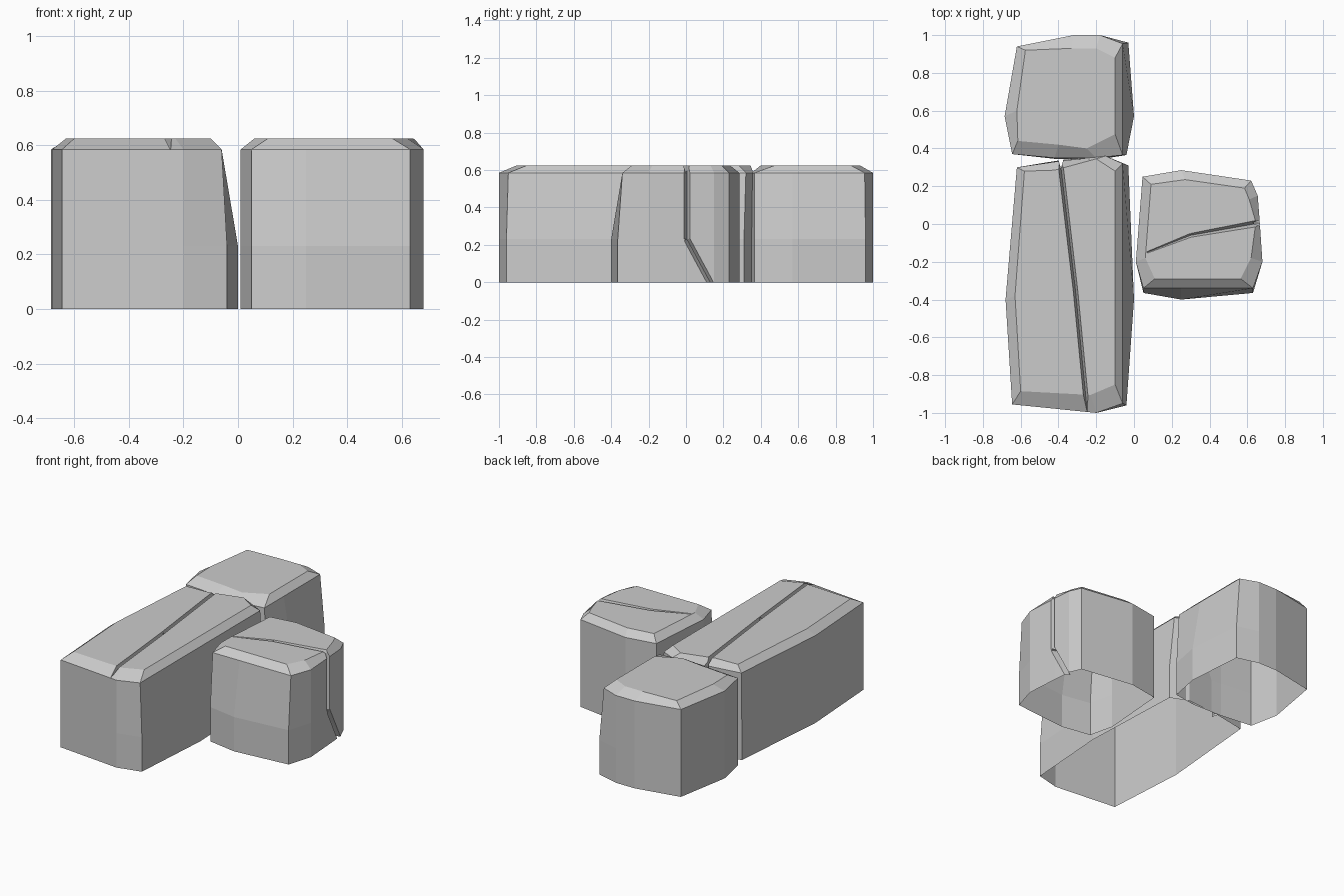
import bpy, bmesh
from mathutils import Vector

if "Cube" in bpy.data.objects:
    bpy.data.objects.remove(bpy.data.objects["Cube"])

RIM, BELLY, TOP = 0.585, 0.23, 0.625


def hull_segment(bm, a, b, normal):
    """Wedge between two stations (point, half width, depth)."""
    n = Vector(normal)
    side = (Vector(b[0]) - Vector(a[0])).cross(n).normalized()
    part = []
    for p, w, d in (a, b):
        p = Vector(p)
        for q in (p + n * .08 + side * w, p + n * .08 - side * w,
                  p + side * w, p - side * w, p - n * d):
            part.append(bm.verts.new(q))
    bmesh.ops.convex_hull(bm, input=part)


def cut_groove(block, stations, normal):
    for i in range(len(stations) - 1):
        me = bpy.data.meshes.new("crack_cutter")
        bm = bmesh.new()
        hull_segment(bm, stations[i], stations[i + 1], normal)
        bmesh.ops.recalc_face_normals(bm, faces=bm.faces)
        bm.to_mesh(me)
        bm.free()
        cutter = bpy.data.objects.new("crack_cutter", me)
        bpy.context.collection.objects.link(cutter)
        cutter.hide_render = True
        mod = block.modifiers.new("crack", 'BOOLEAN')
        mod.operation = 'DIFFERENCE'
        mod.solver = 'EXACT'
        mod.object = cutter
        deps = bpy.context.evaluated_depsgraph_get()
        result = bpy.data.meshes.new_from_object(block.evaluated_get(deps))
        block.modifiers.clear()
        block.data = result
        bpy.data.objects.remove(cutter)


def stone_block(name, rows):
    """Loft of base, belly, rim and top outlines; rows hold base, rim, top xy."""
    bm = bmesh.new()
    rings = []
    for z, k in ((0, 0), (BELLY, 0), (RIM, 2), (TOP, 4)):
        rings.append([bm.verts.new((r[k], r[k + 1], z)) for r in rows])
    n = len(rows)
    for lo, hi in zip(rings, rings[1:]):
        for i in range(n):
            j = (i + 1) % n
            bm.faces.new((lo[i], lo[j], hi[j], hi[i]))
    bm.faces.new(rings[-1])
    bm.faces.new(rings[0][::-1])
    bmesh.ops.recalc_face_normals(bm, faces=bm.faces)
    me = bpy.data.meshes.new(name)
    bm.to_mesh(me)
    bm.free()
    ob = bpy.data.objects.new(name, me)
    bpy.context.collection.objects.link(ob)
    return ob


def open_bottom(ob):
    bm = bmesh.new()
    bm.from_mesh(ob.data)
    low = [f for f in bm.faces if all(abs(v.co.z) < 1e-4 for v in f.verts)]
    bmesh.ops.delete(bm, geom=low, context='FACES')
    bm.to_mesh(ob.data)
    bm.free()


# long block
long_block = stone_block("long_stone_block", [
    (-.645, -.955, -.645, -.955, -.60, -.885),
    (-.20, -1.0, -.20, -1.0, -.23, -.905),
    (-.04, -.96, -.06, -.95, -.10, -.85),
    (0, -.40, -.06, -.40, -.10, -.40),
    (-.03, .31, -.06, .32, -.10, .28),
    (-.15, .36, -.15, .36, -.20, .345),
    (-.38, .34, -.38, .335, -.42, .285),
    (-.62, .295, -.62, .30, -.58, .28),
    (-.68, -.40, -.68, -.40, -.63, -.38)])

# back block
back_block = stone_block("back_stone_block", [
    (-.645, .37, -.645, .37, -.615, .44),
    (-.42, .345, -.42, .35, -.40, .42),
    (-.20, .34, -.20, .35, -.25, .40),
    (-.04, .365, -.06, .365, -.10, .475),
    (0, .57, -.06, .57, -.10, .60),
    (-.03, .96, -.06, .955, -.10, .88),
    (-.18, 1.0, -.18, 1.0, -.20, .93),
    (-.32, 1.0, -.32, 1.0, -.33, .93),
    (-.62, .94, -.62, .94, -.575, .92),
    (-.685, .57, -.685, .57, -.62, .60)])

# side block
side_block = stone_block("side_stone_block", [
    (.05, -.365, .05, -.34, .11, -.29),
    (.25, -.40, .25, -.34, .25, -.29),
    (.63, -.365, .63, -.34, .565, -.29),
    (.68, -.20, .68, -.20, .62, -.18),
    (.665, .02, .665, .02, .645, .01),
    (.655, .15, .655, .15, .61, .13),
    (.62, .23, .62, .23, .585, .19),
    (.25, .285, .25, .285, .27, .235),
    (.045, .25, .045, .25, .09, .21),
    (.01, -.20, .01, -.20, .06, -.18)])

# cracks over the tops and down the sides
UP, BACK, RIGHT = (0, 0, 1), (0, 1, 0), (1, 0, 0)
cut_groove(long_block, [((-.395, .37, TOP), .013, .05),
                        ((-.31, -.35, TOP), .012, .05),
                        ((-.245, -1.02, TOP), .012, .042)], UP)
cut_groove(long_block, [((-.387, .34, .68), .013, .045),
                        ((-.387, .34, -.05), .013, .045)], BACK)
cut_groove(side_block, [((.07, -.15, TOP), .004, .01),
                        ((.30, -.06, TOP), .010, .03),
                        ((.72, .015, TOP), .018, .05)], UP)
cut_groove(side_block, [((.665, .005, .68), .016, .04),
                        ((.665, .005, BELLY), .016, .04),
                        ((.665, .14, -.02), .020, .04)], RIGHT)

for ob in (long_block, back_block, side_block):
    open_bottom(ob)
